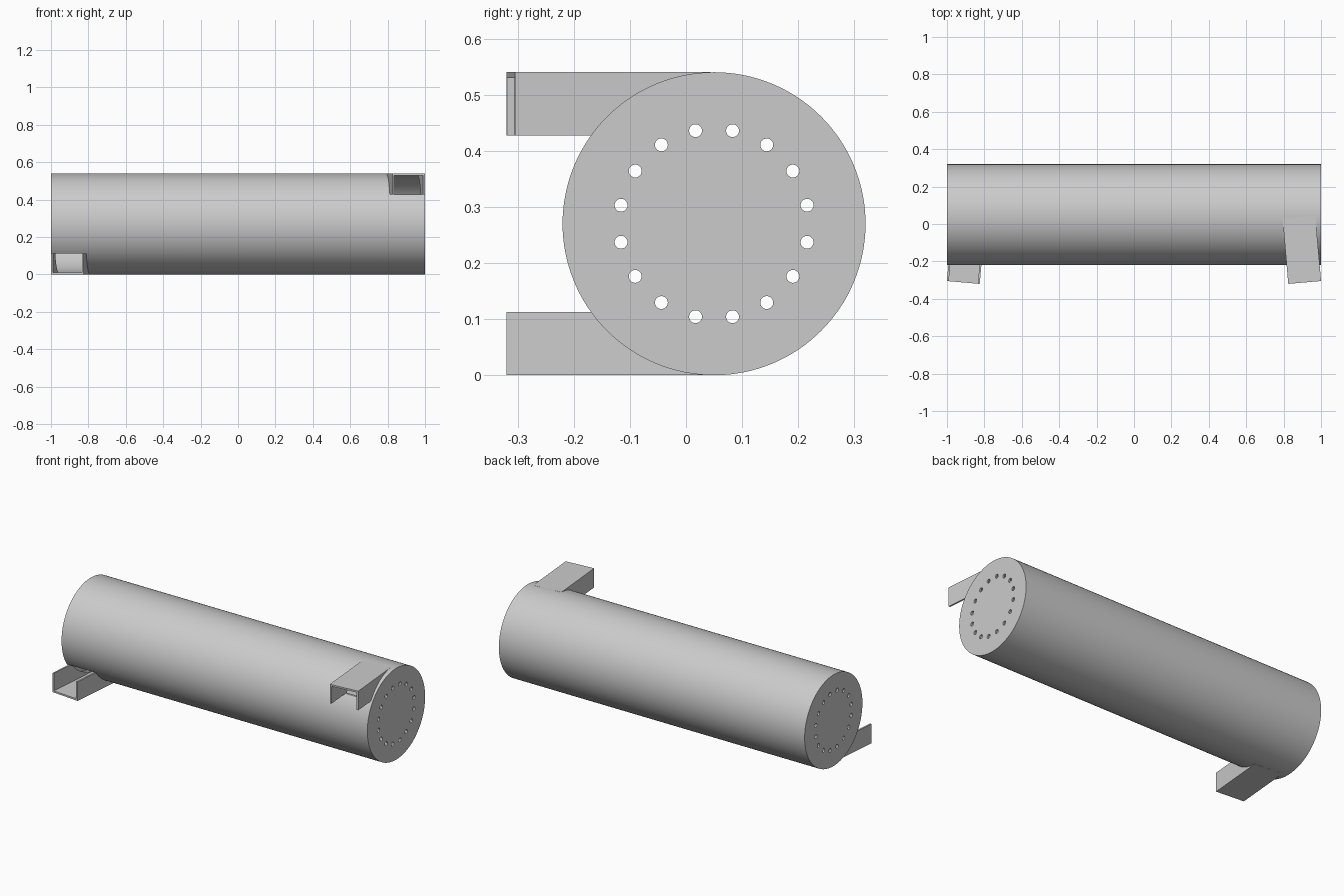
import bpy, bmesh, math
from mathutils import Matrix, Vector

if "Cube" in bpy.data.objects:
    bpy.data.objects.remove(bpy.data.objects["Cube"], do_unlink=True)

R, WALL, CY, CZ = 0.27, 0.01, 0.05, 0.27      # shell radius, thickness, axis position
DUCT_W, DUCT_H, DUCT_L = 0.176, 0.113, 0.35   # tangential duct size

grey = bpy.data.materials.new("plain grey")
grey.use_nodes = True
colour = (0.6, 0.6, 0.6, 1)
grey.diffuse_color = colour
grey.node_tree.nodes["Principled BSDF"].inputs["Base Color"].default_value = colour


def make_object(name, bm):
    bmesh.ops.recalc_face_normals(bm, faces=bm.faces[:])
    mesh = bpy.data.meshes.new(name)
    bm.to_mesh(mesh)
    bm.free()
    mesh.materials.append(grey)
    obj = bpy.data.objects.new(name, mesh)
    bpy.context.collection.objects.link(obj)
    return obj


def add_rod(bm, radius, length, y, z, sides):
    """Capped cylinder along x."""
    m = Matrix.Translation((0, y, z)) @ Matrix.Rotation(math.pi / 2, 4, 'Y')
    bmesh.ops.create_cone(bm, cap_ends=True, segments=sides, radius1=radius,
                          radius2=radius, depth=length, matrix=m)


def rod(name, radius, length, sides=128):
    bm = bmesh.new()
    add_rod(bm, radius, length, CY, CZ, sides)
    return make_object(name, bm)


def extrude_profile(name, points, length, matrix):
    """Closed x-z profile extruded along local y, then placed."""
    bm = bmesh.new()
    face = bm.faces.new([bm.verts.new((x, 0, z)) for x, z in points])
    new = bmesh.ops.extrude_face_region(bm, geom=[face])["geom"]
    bmesh.ops.translate(bm, vec=Vector((0, length, 0)),
                        verts=[v for v in new if isinstance(v, bmesh.types.BMVert)])
    bmesh.ops.transform(bm, matrix=matrix, verts=bm.verts[:])
    return make_object(name, bm)


def cut(obj, cutter):
    mod = obj.modifiers.new("cut", 'BOOLEAN')
    mod.operation, mod.solver, mod.object = 'DIFFERENCE', 'EXACT', cutter
    cutter.hide_render = True
    bpy.context.view_layer.objects.active = obj
    bpy.ops.object.modifier_apply(modifier=mod.name)
    bpy.data.objects.remove(cutter, do_unlink=True)


# Hollow shell with closed ends
shell = rod("shell", R, 2.0)
cut(shell, rod("chamber_cutter", R - WALL, 2.0 - 2 * WALL))

# Ring of holes through both end plates
bm = bmesh.new()
for i in range(16):
    a = math.radians(11.25 + 22.5 * i)
    add_rod(bm, 0.0115, 2.2, CY + 0.169 * math.cos(a), CZ + 0.169 * math.sin(a), 24)
cut(shell, make_object("hole_cutter", bm))

# Tangential ducts: upper left, and the same turned half round for lower right
place = Matrix.Translation((0.9125, -0.3125, 2 * CZ)) @ Matrix.Rotation(math.radians(5), 4, 'Z')
half_turn = (Matrix.Translation((0, 0, CZ)) @ Matrix.Rotation(math.pi, 4, 'Y')
             @ Matrix.Translation((0, 0, -CZ)))
w, i, t = DUCT_W / 2, DUCT_W / 2 - WALL, WALL
channel = [(-w, 0), (w, 0), (w, -DUCT_H), (i, -DUCT_H), (i, -t), (-i, -t),
           (-i, -DUCT_H), (-w, -DUCT_H)]
opening = [(-i, -t - 0.001), (i, -t - 0.001), (i, -DUCT_H), (-i, -DUCT_H)]

for name, matrix in (("upper_duct", place), ("lower_duct", half_turn @ place)):
    duct = extrude_profile(name, channel, DUCT_L, matrix)
    cut(duct, rod("duct_trimmer", R - WALL / 2, 2.2))
    cut(shell, extrude_profile("opening_cutter", opening, DUCT_L, matrix))

# Smooth round shell with crisp rims
bpy.ops.object.select_all(action='DESELECT')
shell.select_set(True)
bpy.context.view_layer.objects.active = shell
bpy.ops.object.shade_smooth_by_angle(angle=math.radians(30))
